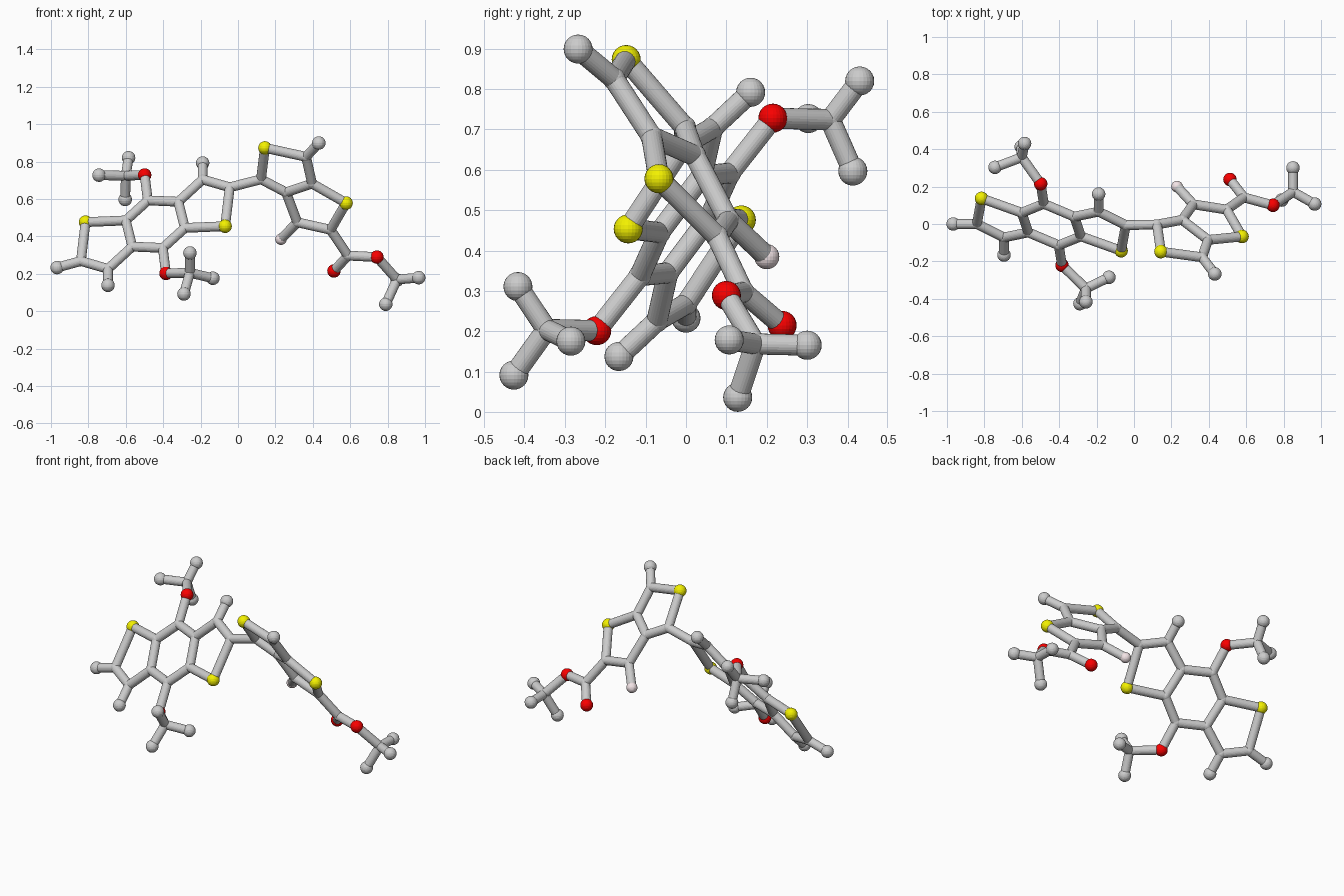
import bpy, bmesh
from mathutils import Vector, Matrix

if "Cube" in bpy.data.objects:
    bpy.data.objects.remove(bpy.data.objects["Cube"])

BOND_R, JOINT_R, BALL_R, HALOGEN_R = 0.026, 0.028, 0.036, 0.031
SIDES = 24
V = Vector
atoms, bonds = {}, []


def chain(text):
    """Record bonds along each space-separated path of atom names."""
    for path in text.split(","):
        names = path.split()
        bonds.extend(zip(names, names[1:]))


# Left fused core: half is given, the other half is its point reflection
centre = V((-0.442, -0.003, 0.465))
half = {
    "S1": (-0.815, 0.137, 0.476), "C1": (-0.84, 0.0, 0.268),
    "C2": (-0.695, -0.072, 0.226), "C3": (-0.565, -0.045, 0.345),
    "C4": (-0.60, 0.06, 0.485), "C5": (-0.482, 0.108, 0.592),
    "O1": (-0.499, 0.215, 0.728), "M2": (-0.695, -0.166, 0.138),
}
for name, p in half.items():
    atoms[name] = V(p)
    atoms[name + "r"] = 2 * centre - V(p)
for r in ("", "r"):
    chain("S1{0} C1{0} C2{0} C3{0} C4{0} S1{0},C2{0} M2{0},C4{0} C5{0} O1{0}".format(r))
chain("C5 C3r,C5r C3")
atoms["M1"] = V((-0.967, 0.0, 0.233))
chain("C1 M1")


def branch(tag, root, hub, tips):
    """Three-armed end group: a hub joined to the root with loose tips."""
    atoms["H" + tag] = V(hub)
    chain(f"{root} H{tag}")
    for i, p in enumerate(tips):
        atoms[f"T{tag}{i}"] = V(p)
        chain(f"H{tag} T{tag}{i}")


branch("a", "O1", (-0.60, 0.357, 0.724),
       [(-0.585, 0.43, 0.82), (-0.743, 0.303, 0.727), (-0.603, 0.413, 0.597)])
branch("b", "O1r", (-0.257, -0.345, 0.205),
       [(-0.134, -0.285, 0.176), (-0.257, -0.416, 0.311), (-0.289, -0.426, 0.092)])

# Right twin-ring unit
right = {
    "C6": (0.123, -0.003, 0.705), "S3": (0.144, -0.148, 0.873),
    "C7": (0.364, -0.178, 0.825), "M7": (0.432, -0.267, 0.899),
    "C8": (0.396, -0.085, 0.682), "C9": (0.257, 0.022, 0.635),
    "S4": (0.578, -0.067, 0.578), "C10": (0.495, 0.077, 0.435),
    "C11": (0.317, 0.105, 0.475), "F1": (0.23, 0.2, 0.385),
    "C12": (0.588, 0.142, 0.297), "O3": (0.513, 0.238, 0.215),
    "O4": (0.743, 0.10, 0.289),
}
atoms.update({k: V(p) for k, p in right.items()})
chain("C1r C6 S3 C7 C8 C9 C6,C7 M7,C8 S4 C10 C11 C9,C11 F1,C10 C12 O3,C12 O4")
branch("c", "O4", (0.85, 0.172, 0.169),
       [(0.79, 0.128, 0.037), (0.966, 0.107, 0.179), (0.85, 0.30, 0.166)])


def finish(name, bm, colour=None):
    mesh = bpy.data.meshes.new(name)
    bm.to_mesh(mesh)
    bm.free()
    ob = bpy.data.objects.new(name, mesh)
    bpy.context.collection.objects.link(ob)
    if colour:
        mat = bpy.data.materials.new(name + "_colour")
        mat.diffuse_color = (*colour, 1)
        mat.use_nodes = True
        mat.node_tree.nodes["Principled BSDF"].inputs["Base Color"].default_value = mat.diffuse_color
        mesh.materials.append(mat)


def balls(name, letters, radius, colour=None):
    bm = bmesh.new()
    for key, p in atoms.items():
        if key[0] in letters:
            bmesh.ops.create_uvsphere(bm, u_segments=SIDES, v_segments=SIDES // 2,
                                      radius=radius, matrix=Matrix.Translation(p))
    finish(name, bm, colour)


# Balls: grey joints and tips, coloured atoms
balls("joints", "CH", JOINT_R)
balls("end_balls", "MT", BALL_R)
balls("yellow_balls", "S", BALL_R, (0.9, 0.88, 0.0))
balls("red_balls", "O", BALL_R, (0.95, 0.0, 0.0))
balls("pink_ball", "F", HALOGEN_R, (0.9, 0.78, 0.8))

# Rods between the balls
bm = bmesh.new()
for a, b in bonds:
    p, q = atoms[a], atoms[b]
    d = q - p
    m = Matrix.Translation((p + q) / 2) @ d.to_track_quat("Z", "Y").to_matrix().to_4x4()
    bmesh.ops.create_cone(bm, cap_ends=True, segments=SIDES, radius1=BOND_R,
                          radius2=BOND_R, depth=d.length, matrix=m)
finish("rods", bm)
